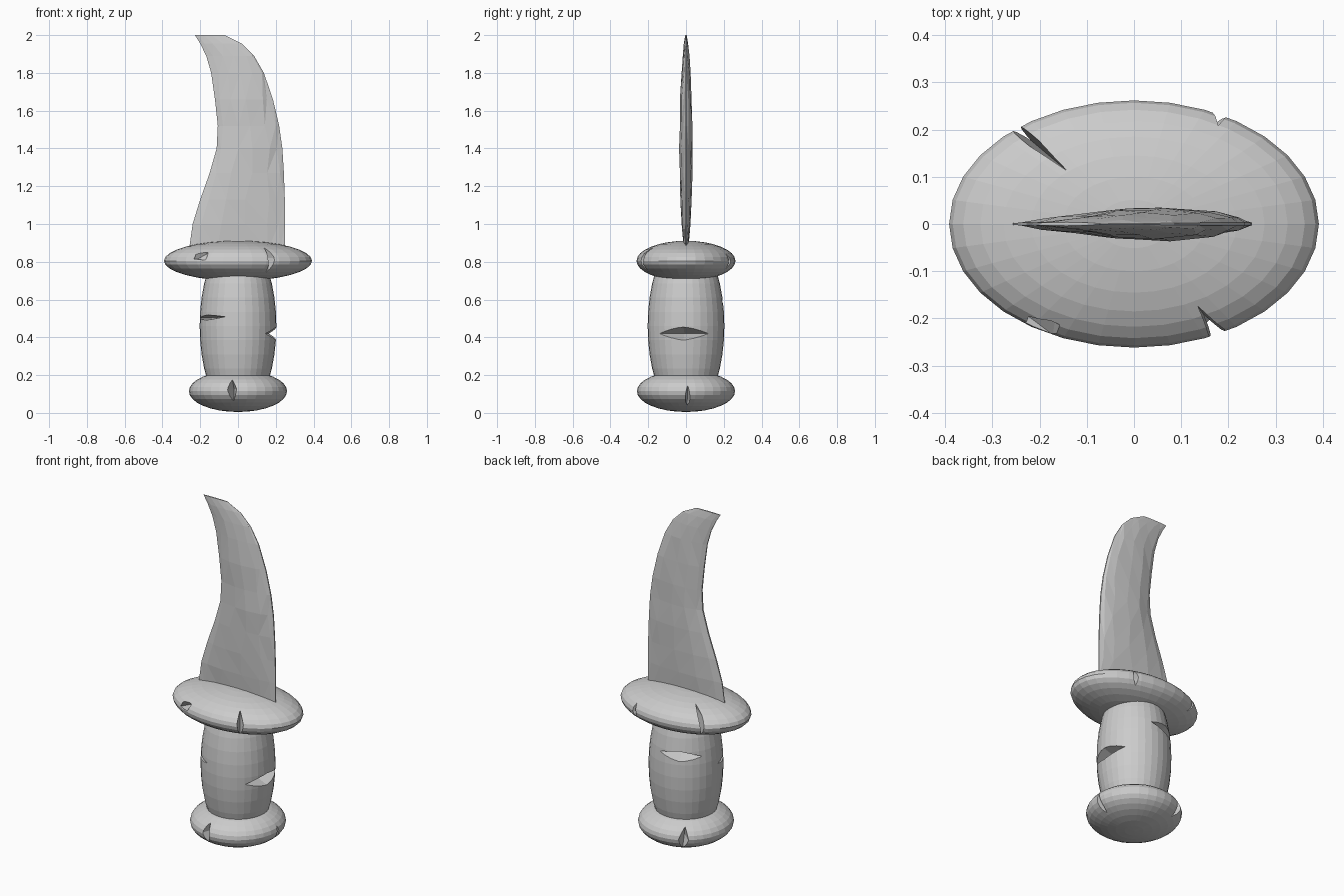
import bpy, bmesh, math, random
from mathutils import Matrix, Vector, Euler

if "Cube" in bpy.data.objects:
    bpy.data.objects.remove(bpy.data.objects["Cube"], do_unlink=True)

random.seed(4)
grey = bpy.data.materials.new("plain_grey")
grey.use_nodes = True
grey.diffuse_color = (0.6, 0.6, 0.6, 1)
grey.node_tree.nodes["Principled BSDF"].inputs["Base Color"].default_value = (0.6, 0.6, 0.6, 1)


def make_object(name, bm):
    bmesh.ops.recalc_face_normals(bm, faces=bm.faces)
    mesh = bpy.data.meshes.new(name)
    bm.to_mesh(mesh)
    bm.free()
    mesh.materials.append(grey)
    obj = bpy.data.objects.new(name, mesh)
    bpy.context.collection.objects.link(obj)
    return obj


def placed(loc, turn, size):
    rot = Euler([math.radians(a) for a in turn]).to_matrix().to_4x4()
    return Matrix.Translation(loc) @ rot @ Matrix.Diagonal((*size, 1))


def ellipsoid(name, z, size):
    bm = bmesh.new()
    bmesh.ops.create_uvsphere(bm, u_segments=32, v_segments=16, radius=1,
                              matrix=placed((0, 0, z), (0, 0, 0), size))
    return make_object(name, bm)


def carve(target, cutters):
    """Subtract each cutter, then remove it."""
    for cutter in cutters:
        mod = target.modifiers.new("cut", 'BOOLEAN')
        mod.operation, mod.solver, mod.object = 'DIFFERENCE', 'EXACT', cutter
    bpy.context.view_layer.update()
    graph = bpy.context.evaluated_depsgraph_get()
    carved = bpy.data.meshes.new_from_object(target.evaluated_get(graph))
    target.modifiers.clear()
    target.data = carved
    for cutter in cutters:
        bpy.data.objects.remove(cutter, do_unlink=True)


def gash(loc, turn, size):
    """Diamond wedge: local x is depth, y is sideways, z is upright."""
    bm = bmesh.new()
    bmesh.ops.create_uvsphere(bm, u_segments=4, v_segments=2, radius=1,
                              matrix=placed(loc, turn, size))
    return make_object("gash_cutter", bm)


def rim_gash(radius, z, angle, size, roll=0):
    a = math.radians(angle)
    return gash((radius * math.cos(a), radius * math.sin(a), z), (roll, 0, angle), size)


# Pommel with upright gashes
pommel = ellipsoid("pommel", 0.115, (0.26, 0.26, 0.11))
carve(pommel, [
    rim_gash(0.26, 0.125, 263, (0.09, 0.025, 0.1), 4),
    rim_gash(0.26, 0.06, 2, (0.08, 0.02, 0.1)),
    rim_gash(0.26, 0.115, 122, (0.09, 0.028, 0.12), -6),
])

# Barrel-shaped grip
bm = bmesh.new()
rings = []
for i in range(9):
    z = 0.16 + 0.6 * i / 8
    r = 0.203 * math.sqrt(1 - ((z - 0.46) / 0.48) ** 2)
    rings.append([bm.verts.new((r * math.cos(k * math.pi / 16), r * math.sin(k * math.pi / 16), z))
                  for k in range(32)])
for low, high in zip(rings, rings[1:]):
    for k in range(32):
        bm.faces.new((low[k], low[k - 1], high[k - 1], high[k]))
bm.faces.new(rings[0])
bm.faces.new(rings[-1])
grip = make_object("grip", bm)
carve(grip, [
    rim_gash(0.2, 0.42, -4, (0.09, 0.26, 0.035)),
    rim_gash(0.2, 0.505, 216, (0.07, 0.22, 0.013), 2),
    rim_gash(0.2, 0.585, 115, (0.08, 0.25, 0.03), -3),
])

# Oval guard with gashes and a chipped end
guard = ellipsoid("guard", 0.805, (0.392, 0.262, 0.106))
bm = bmesh.new()
bmesh.ops.create_cube(bm, size=1, matrix=placed((-0.475, 0.02, 0.87), (0, 24, -8), (0.2, 0.5, 0.4)))
chip = make_object("chip_cutter", bm)
carve(guard, [
    gash((-0.26, 0.212, 0.86), (0, 0, 140), (0.2, 0.016, 0.14)),
    gash((0.185, 0.245, 0.8), (8, 0, 70), (0.06, 0.02, 0.12)),
    gash((0.185, -0.245, 0.82), (0, 0, -55), (0.15, 0.02, 0.13)),
    gash((-0.185, -0.225, 0.84), (28, 0, 233), (0.03, 0.11, 0.035)),
    chip,
])

# Curved blade: height, back edge, belly edge, half thickness
SECTIONS = [
    (0.86, -0.26, 0.25, 0.012), (1.0, -0.24, 0.25, 0.026), (1.13, -0.2, 0.248, 0.033),
    (1.27, -0.15, 0.243, 0.036), (1.4, -0.113, 0.235, 0.037), (1.52, -0.107, 0.218, 0.036),
    (1.66, -0.122, 0.185, 0.033), (1.8, -0.142, 0.137, 0.026), (1.89, -0.168, 0.085, 0.019),
    (1.955, -0.2, 0.02, 0.012), (2.0, -0.228, -0.07, 0.004),
]
SPREAD = [(0, 0.12), (0.1, 0.5), (0.3, 0.9), (0.55, 1), (0.8, 0.75), (0.93, 0.4), (1, 0.1)]
bm = bmesh.new()
loops = []
for z, back, belly, thick in SECTIONS:
    sides = []
    for sign in (-1, 1):
        row = []
        for t, bulge in SPREAD:
            inner = 0 < t < 1
            shift = random.uniform(-0.012, 0.012) if inner and z < 1.9 else 0
            y = sign * thick * bulge * (random.uniform(0.88, 1.0) if inner else 1)
            row.append(bm.verts.new((back + (belly - back) * t + shift, y, z)))
        sides.append(row)
    loops.append(sides[0] + sides[1][::-1])
for low, high in zip(loops, loops[1:]):
    for k in range(len(low)):
        bm.faces.new((low[k - 1], low[k], high[k], high[k - 1]))
bm.faces.new(loops[0])
bm.faces.new(loops[-1])
bmesh.ops.triangulate(bm, faces=[f for f in bm.faces if len(f.verts) == 4])
blade = make_object("blade", bm)
